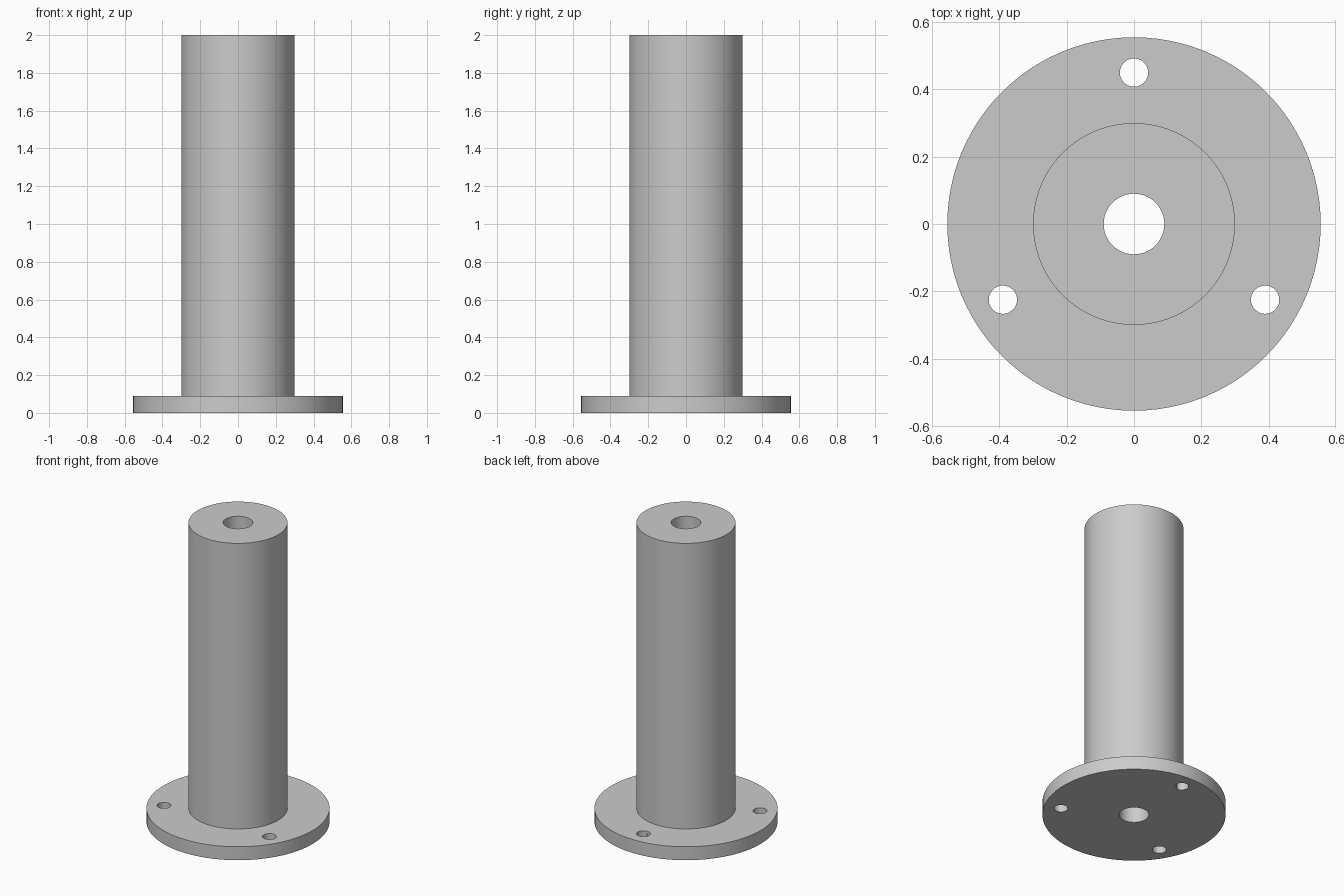
import bpy, bmesh
from math import radians, sin, cos, tau

if "Cube" in bpy.data.objects:
    bpy.data.objects.remove(bpy.data.objects["Cube"], do_unlink=True)

SEGMENTS = 96
FLANGE_R, FLANGE_H = 0.555, 0.09
COLUMN_R, HEIGHT = 0.30, 2.0
BORE_R = 0.09
BOLT_R, BOLT_CIRCLE = 0.042, 0.45

grey = bpy.data.materials.new("plain grey")
grey.use_nodes = True
grey.diffuse_color = (0.6, 0.6, 0.6, 1)
grey.node_tree.nodes["Principled BSDF"].inputs["Base Color"].default_value = (0.6, 0.6, 0.6, 1)


def lathe(name, profile):
    """Revolve a closed (radius, height) profile around z."""
    bm = bmesh.new()
    rings = []
    for i in range(SEGMENTS):
        a = tau * i / SEGMENTS
        rings.append([bm.verts.new((r * cos(a), r * sin(a), z)) for r, z in profile])
    n = len(profile)
    for i, ring in enumerate(rings):
        following = rings[(i + 1) % SEGMENTS]
        for j in range(n):
            k = (j + 1) % n
            bm.faces.new((ring[j], following[j], following[k], ring[k]))
    bmesh.ops.recalc_face_normals(bm, faces=bm.faces)
    mesh = bpy.data.meshes.new(name)
    bm.to_mesh(mesh)
    bm.free()
    obj = bpy.data.objects.new(name, mesh)
    bpy.context.collection.objects.link(obj)
    return obj


# Hollow column standing on a round flange
body = lathe("flanged_column", [
    (BORE_R, 0), (FLANGE_R, 0), (FLANGE_R, FLANGE_H),
    (COLUMN_R, FLANGE_H), (COLUMN_R, HEIGHT), (BORE_R, HEIGHT)])
body.data.materials.append(grey)

# Three bolt holes, one at the back and two toward the front
for angle in (90, 210, 330):
    a = radians(angle)
    bpy.ops.mesh.primitive_cylinder_add(
        vertices=48, radius=BOLT_R, depth=FLANGE_H * 3,
        location=(BOLT_CIRCLE * cos(a), BOLT_CIRCLE * sin(a), FLANGE_H / 2))
    cutter = bpy.context.object
    cutter.name = "bolt_hole_cutter"
    cutter.hide_render = True
    cutter.data.materials.append(grey)
    cut = body.modifiers.new("bolt_hole", "BOOLEAN")
    cut.operation = "DIFFERENCE"
    cut.solver = "EXACT"
    cut.object = cutter
    bpy.context.view_layer.objects.active = body
    bpy.ops.object.modifier_apply(modifier=cut.name)
    bpy.data.objects.remove(cutter, do_unlink=True)

# Smooth round walls with crisp rims
bpy.ops.object.select_all(action="DESELECT")
body.select_set(True)
bpy.context.view_layer.objects.active = body
bpy.ops.object.shade_smooth_by_angle(angle=radians(30))
